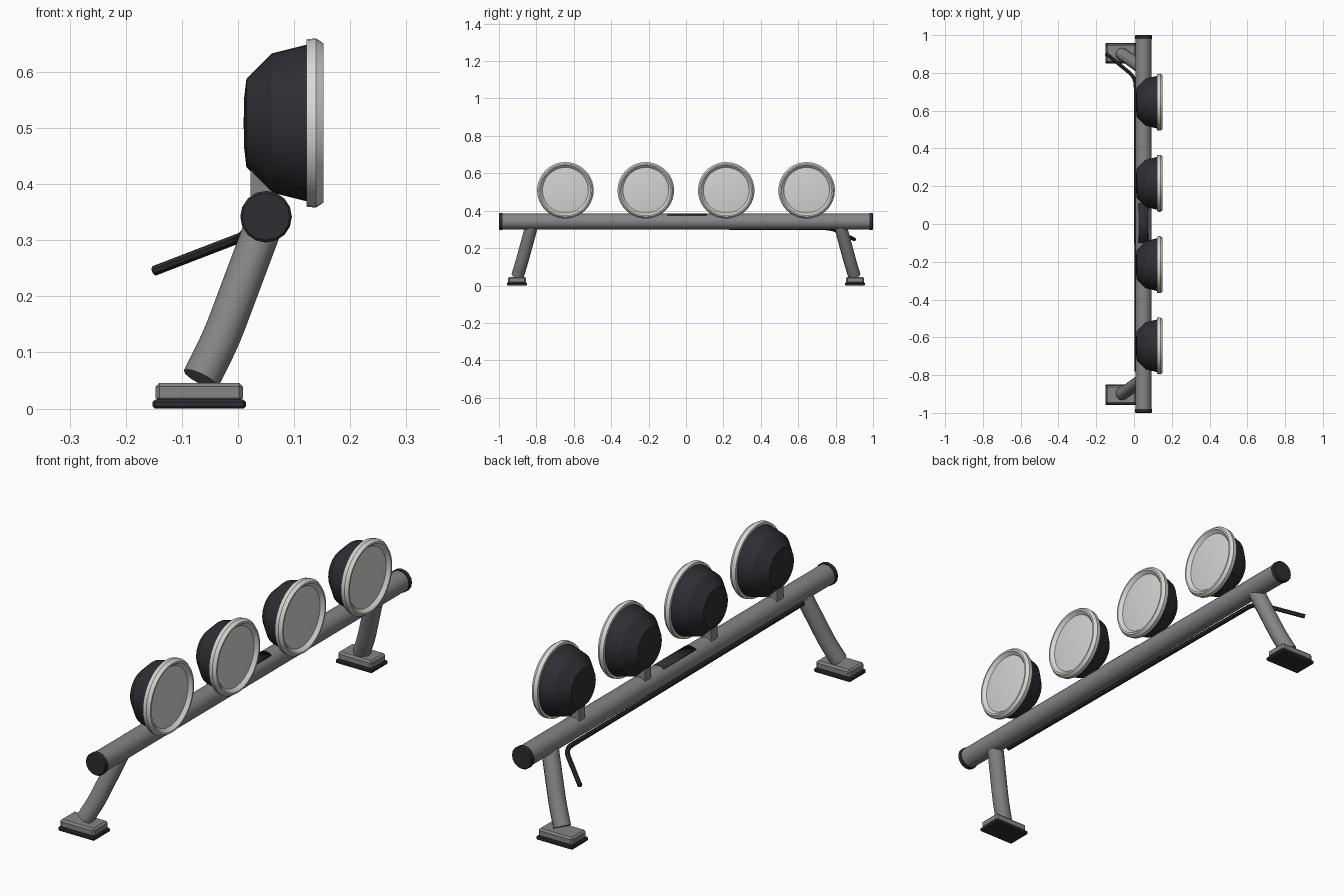
import bpy, bmesh, math
from mathutils import Matrix, Vector

if "Cube" in bpy.data.objects:
    bpy.data.objects.remove(bpy.data.objects["Cube"])


def material(name, rgb):
    m = bpy.data.materials.new(name)
    m.use_nodes = True
    m.diffuse_color = (*rgb, 1)
    m.node_tree.nodes["Principled BSDF"].inputs["Base Color"].default_value = (*rgb, 1)
    return m


GREY = material("metal grey", (0.23, 0.235, 0.245))
DARK = material("dark plastic", (0.026, 0.026, 0.034))
LIGHT = material("pale silver", (0.69, 0.69, 0.65))
LENS = material("lens white", (0.66, 0.66, 0.64))

BAR_X, BAR_Z, BAR_R = 0.05, 0.342, 0.0425


def finish(obj, mat, angle=35):
    obj.data.materials.clear()
    obj.data.materials.append(mat)
    bpy.ops.object.select_all(action="DESELECT")
    obj.select_set(True)
    bpy.context.view_layer.objects.active = obj
    bpy.ops.object.shade_smooth_by_angle(angle=math.radians(angle))
    return obj


def from_bmesh(name, bm, mat, angle=35):
    bmesh.ops.recalc_face_normals(bm, faces=bm.faces)
    mesh = bpy.data.meshes.new(name)
    bm.to_mesh(mesh)
    bm.free()
    obj = bpy.data.objects.new(name, mesh)
    bpy.context.collection.objects.link(obj)
    return finish(obj, mat, angle)


def lathe(name, profile, centre, mat, axis="X", sides=40, closed=False, angle=30):
    """Spin (position along axis, radius) points round the axis."""
    bm = bmesh.new()
    verts = [bm.verts.new((a, 0, r)) for a, r in profile]
    pairs = list(zip(verts, verts[1:]))
    if closed:
        pairs.append((verts[-1], verts[0]))
    edges = [bm.edges.new(p) for p in pairs]
    bmesh.ops.spin(bm, geom=verts + edges, cent=(0, 0, 0), axis=(1, 0, 0),
                   angle=math.tau, steps=sides)
    bmesh.ops.remove_doubles(bm, verts=bm.verts, dist=1e-5)
    if axis == "Y":
        bm.transform(Matrix.Rotation(math.pi / 2, 4, "Z"))
    bm.transform(Matrix.Translation(centre))
    return from_bmesh(name, bm, mat, angle)


def box(name, centre, size, mat, bevel=0.0):
    bm = bmesh.new()
    bmesh.ops.create_cube(bm, size=1)
    bm.transform(Matrix.Translation(centre) @ Matrix.Diagonal((*size, 1)))
    if bevel:
        bmesh.ops.bevel(bm, geom=list(bm.edges), offset=bevel, segments=1, affect="EDGES")
    return from_bmesh(name, bm, mat, 20)


def pipe(name, points, radius, mat, resolution=4):
    curve = bpy.data.curves.new(name, "CURVE")
    curve.dimensions = "3D"
    curve.bevel_depth = radius
    curve.bevel_resolution = resolution
    curve.use_fill_caps = True
    spline = curve.splines.new("POLY")
    spline.points.add(len(points) - 1)
    for p, co in zip(spline.points, points):
        p.co = (*co, 1)
    obj = bpy.data.objects.new(name, curve)
    bpy.context.collection.objects.link(obj)
    bpy.ops.object.select_all(action="DESELECT")
    obj.select_set(True)
    bpy.context.view_layer.objects.active = obj
    bpy.ops.object.convert(target="MESH")
    return finish(bpy.context.object, mat, 40)


def round_corner(a, b, c, reach, steps=5):
    """Points of a path a-b-c with the corner at b rounded off."""
    a, b, c = Vector(a), Vector(b), Vector(c)
    p, q = b + (a - b).normalized() * reach, b + (c - b).normalized() * reach
    arc = []
    for i in range(steps + 1):
        t = i / steps
        arc.append(p.lerp(b, t).lerp(b.lerp(q, t), t))
    return [a, *arc, c]


# Cross bar with end caps
lathe("cross_bar", [(-0.985, 0), (-0.985, BAR_R), (0.985, BAR_R), (0.985, 0)],
      (BAR_X, 0, BAR_Z), GREY, axis="Y", sides=24)
for side, label in ((1, "back"), (-1, "front")):
    lathe(label + "_end_cap",
          [(side * 0.98, 0), (side * 0.98, 0.046), (side * 0.996, 0.046),
           (side * 1.0, 0.042), (side * 1.0, 0)],
          (BAR_X, 0, BAR_Z), DARK, axis="Y", sides=16)

    # Legs and feet
    pipe(label + "_leg",
         round_corner((-0.066, side * 0.9, 0.053), (-0.03, side * 0.878, 0.125),
                      (0.047, side * 0.822, 0.33), 0.035), 0.034, GREY)
    box(label + "_foot_pad", (-0.069, side * 0.904, 0.008), (0.166, 0.106, 0.016), DARK, 0.004)
    box(label + "_foot_block", (-0.069, side * 0.904, 0.029), (0.156, 0.096, 0.034), GREY, 0.007)

# Dark strip wrapped over the top of the bar
bm = bmesh.new()
rows = []
for i in range(9):
    a = math.radians(-38 + 76 * i / 8)
    x, z = BAR_X + 0.0437 * math.sin(a), BAR_Z + 0.0437 * math.cos(a)
    rows.append([bm.verts.new((x, y, z)) for y in (-0.1, 0.11)])
for r, s in zip(rows, rows[1:]):
    bm.faces.new((r[0], s[0], s[1], r[1]))
strip = from_bmesh("top_strip", bm, DARK)
solid = strip.modifiers.new("thickness", "SOLIDIFY")
solid.thickness = 0.003

# Cable running behind the bar and bending out at the back end
pipe("cable", round_corner((0.013, -0.78, 0.311), (0.008, 0.775, 0.306),
                           (-0.148, 0.902, 0.246), 0.045), 0.0095, DARK, 2)

# Lamps
LAMP_Z = 0.509
SHELL = [(0.01, 0), (0.011, 0.045), (0.015, 0.079), (0.06, 0.124), (0.124, 0.14), (0.124, 0.12)]
RIM = [(0.122, 0.122), (0.122, 0.149), (0.139, 0.151), (0.152, 0.142), (0.152, 0.135), (0.138, 0.122)]
GLASS = [(0.13, 0.126), (0.138, 0.124), (0.142, 0.09), (0.145, 0.045), (0.146, 0)]
for n, y in enumerate((-0.645, -0.215, 0.215, 0.645), 1):
    centre = (0, y, LAMP_Z)
    lathe(f"lamp_shell_{n}", SHELL, centre, DARK, angle=22)
    lathe(f"lamp_rim_{n}", RIM, centre, LIGHT, closed=True, angle=25)
    lathe(f"lamp_lens_{n}", GLASS, centre, LENS, angle=40)
    box(f"lamp_bracket_{n}", (0.045, y, 0.402), (0.046, 0.04, 0.064), GREY)
